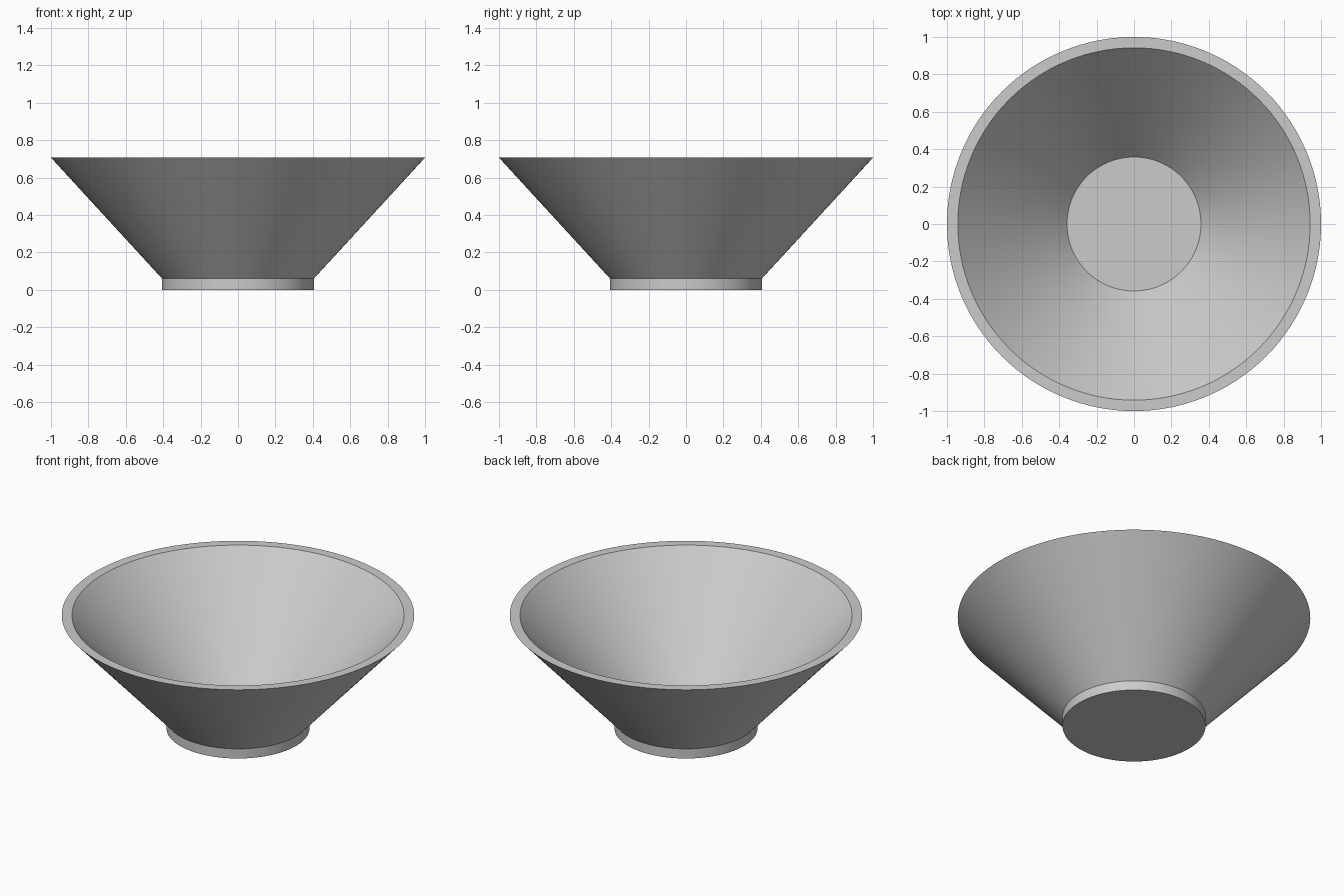
import bpy, bmesh
from math import cos, sin, tau, radians

if "Cube" in bpy.data.objects:
    bpy.data.objects.remove(bpy.data.objects["Cube"])

SEGMENTS = 128
# Half-section (radius, height): foot, outer wall, rim, inner wall, floor
PROFILE = [(0.406, 0.0), (0.406, 0.06), (1.0, 0.707), (0.942, 0.707), (0.358, 0.07)]


def lathe(name, profile):
    bm = bmesh.new()
    rings = [[bm.verts.new((r * cos(tau * i / SEGMENTS), r * sin(tau * i / SEGMENTS), z))
              for i in range(SEGMENTS)] for r, z in profile]
    for a, b in zip(rings, rings[1:]):
        for i in range(SEGMENTS):
            j = (i + 1) % SEGMENTS
            bm.faces.new((a[i], a[j], b[j], b[i]))
    # Underside and inner floor
    bm.faces.new(rings[0][::-1])
    bm.faces.new(rings[-1])
    bmesh.ops.recalc_face_normals(bm, faces=bm.faces)
    mesh = bpy.data.meshes.new(name)
    bm.to_mesh(mesh)
    bm.free()
    obj = bpy.data.objects.new(name, mesh)
    bpy.context.collection.objects.link(obj)
    return obj


# Conical bowl with a short straight foot
bowl = lathe("bowl", PROFILE)
bpy.context.view_layer.objects.active = bowl
bowl.select_set(True)
bpy.ops.object.shade_smooth_by_angle(angle=radians(30))
